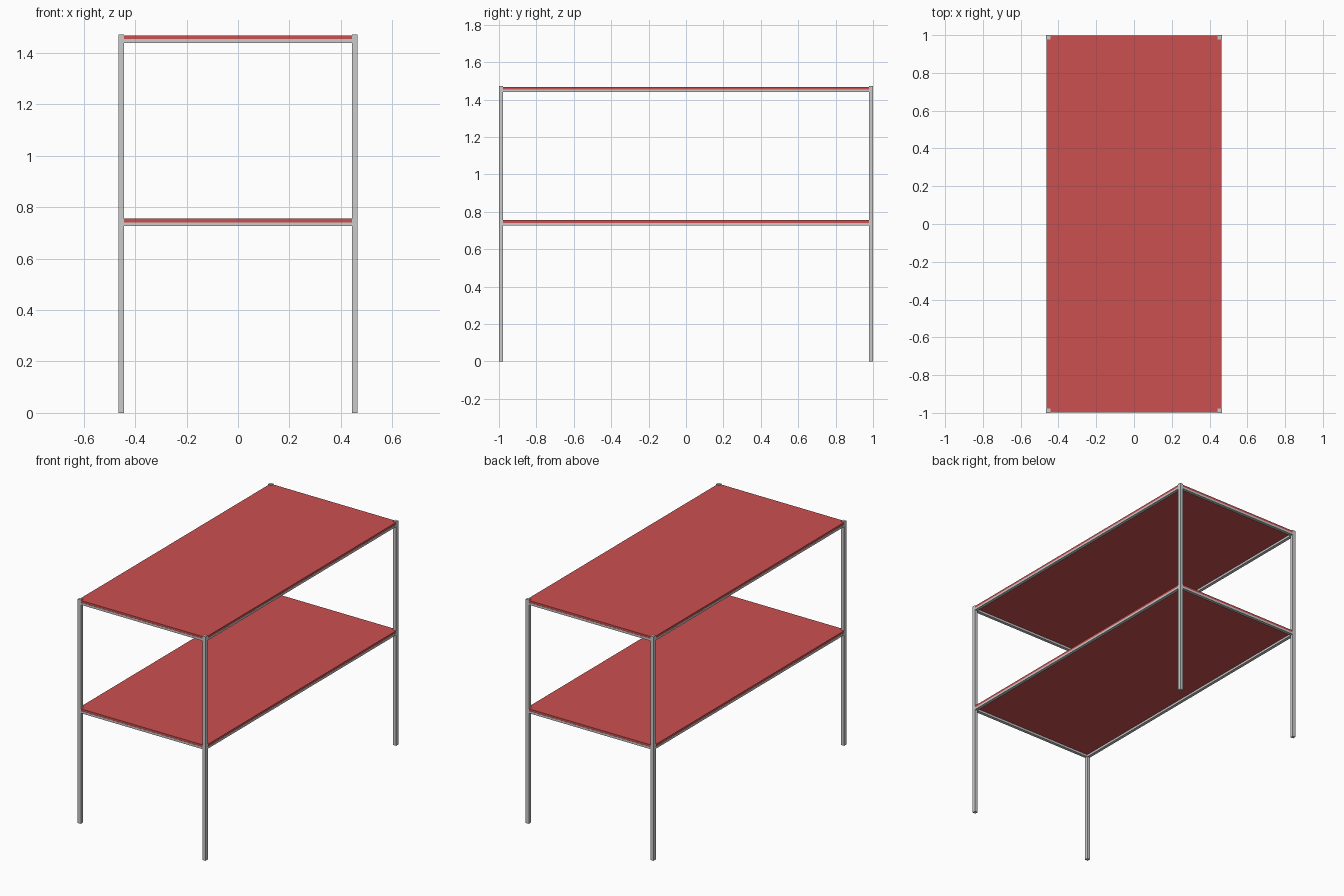
import bpy

if "Cube" in bpy.data.objects:
    bpy.data.objects.remove(bpy.data.objects["Cube"])

X, Y = 0.465, 1.0      # outer half sizes
T = 0.022              # tube width
TOP = 1.472


def box(name, lo, hi, mat=None):
    bpy.ops.mesh.primitive_cube_add(size=1, location=[(a + b) / 2 for a, b in zip(lo, hi)])
    ob = bpy.context.object
    ob.name = name
    ob.scale = [b - a for a, b in zip(lo, hi)]
    bpy.ops.object.transform_apply(location=False, rotation=False, scale=True)
    if mat:
        ob.data.materials.append(mat)
    return ob


red = bpy.data.materials.new("red_board")
red.diffuse_color = (0.6, 0.08, 0.08, 1)
red.use_nodes = True
red.node_tree.nodes["Principled BSDF"].inputs["Base Color"].default_value = red.diffuse_color

# Four square corner legs
for sx, nx in ((-1, "left"), (1, "right")):
    for sy, ny in ((-1, "front"), (1, "back")):
        cx, cy = sx * (X - T / 2), sy * (Y - T / 2)
        box(f"{ny}_{nx}_leg", (cx - T / 2, cy - T / 2, 0), (cx + T / 2, cy + T / 2, TOP))

# Two shelves: a rail frame with a thin board resting on it
for level, z in (("lower", 0.727), ("upper", 1.439)):
    z1, z2 = z + 0.014, z + 0.028
    for s, n in ((-1, "left"), (1, "right")):
        cx = s * (X - T / 2)
        box(f"{level}_{n}_rail", (cx - T / 2 + 0.001, -Y + T, z), (cx + T / 2 - 0.001, Y - T, z1))
    for s, n in ((-1, "front"), (1, "back")):
        cy = s * (Y - T / 2)
        box(f"{level}_{n}_rail", (-X + T, cy - T / 2 + 0.001, z), (X - T, cy + T / 2 - 0.001, z1))
    box(f"{level}_shelf", (-X + 0.002, -Y + 0.002, z1), (X - 0.002, Y - 0.002, z2), red)
